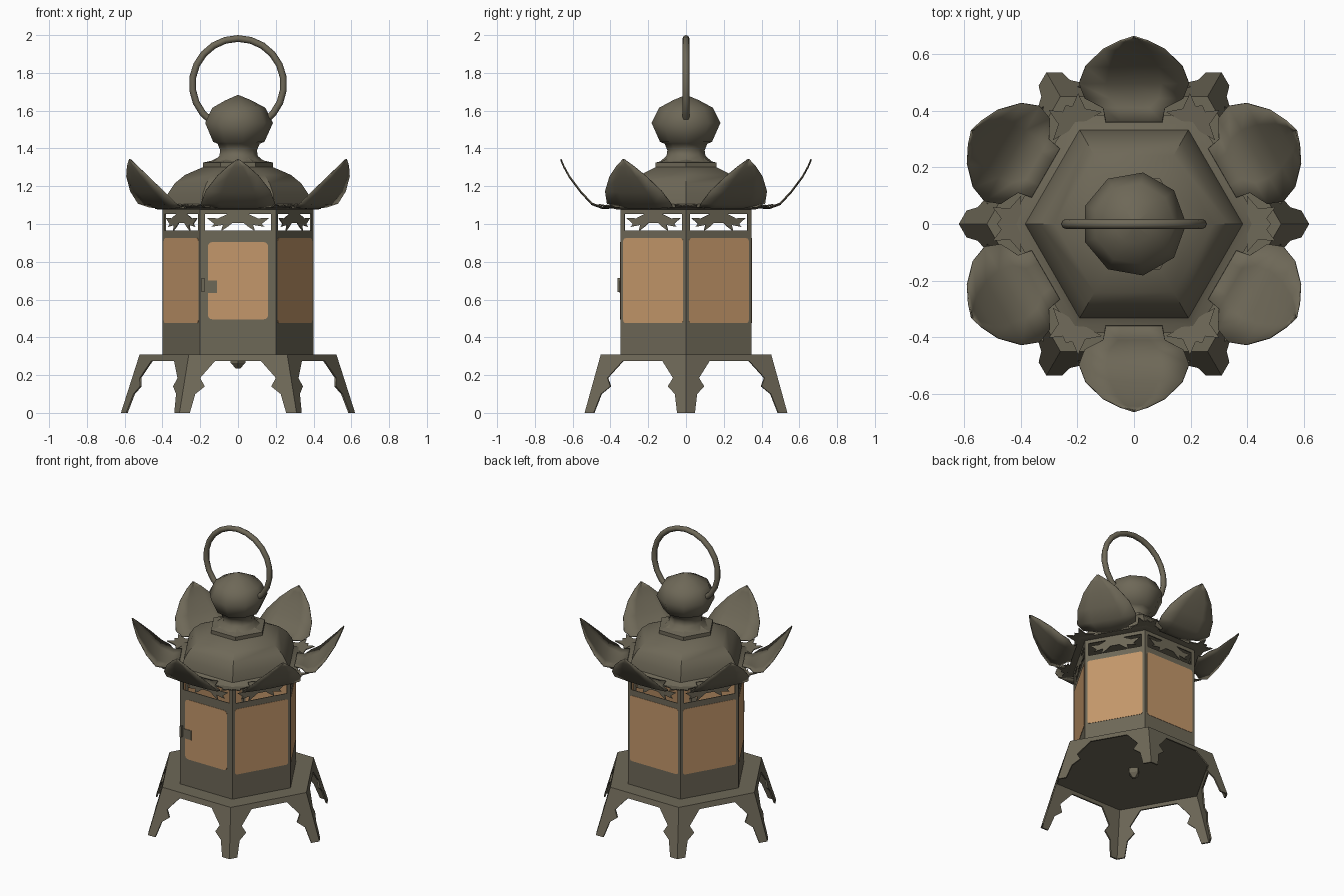
import bpy
import math
from math import sin, cos, pi, radians

if "Cube" in bpy.data.objects:
    bpy.data.objects.remove(bpy.data.objects["Cube"])


def material(name, rgb):
    m = bpy.data.materials.new(name)
    m.diffuse_color = (*rgb, 1)
    m.use_nodes = True
    m.node_tree.nodes["Principled BSDF"].inputs["Base Color"].default_value = m.diffuse_color
    return m


bronze = material("aged_bronze", (0.155, 0.138, 0.096))
amber = material("amber_paper", (0.55, 0.31, 0.145))
C30 = cos(radians(30))


def make(name, verts, faces, mat, smooth=None):
    me = bpy.data.meshes.new(name)
    me.from_pydata(verts, [], faces)
    me.materials.append(mat)
    if smooth:
        me.polygons.foreach_set("use_smooth", [True] * len(me.polygons))
        me.set_sharp_from_angle(angle=radians(smooth))
    ob = bpy.data.objects.new(name, me)
    bpy.context.collection.objects.link(ob)
    return ob


def grid(name, rows, mat, wrap, caps=False, smooth=None):
    """Skin of quads between equal rows of points."""
    n = len(rows[0])
    verts = [p for r in rows for p in r]
    faces = []
    for i in range(len(rows) - 1):
        for j in range(n if wrap else n - 1):
            k = (j + 1) % n
            faces.append((i * n + j, i * n + k, (i + 1) * n + k, (i + 1) * n + j))
    if caps:
        faces.append(tuple(range(n))[::-1])
        faces.append(tuple(range(len(verts) - n, len(verts))))
    return make(name, verts, faces, mat, smooth)


def lathe(name, profile, sides, smooth=None, mat=bronze):
    rows = [[(r * cos(2 * pi * j / sides), r * sin(2 * pi * j / sides), z)
             for j in range(sides)] for r, z in profile]
    return grid(name, rows, mat, True, True, smooth)


def on_face(a, s, d, z):
    """Point s along, d outwards on the side facing angle a."""
    return (d * cos(a) - s * sin(a), d * sin(a) + s * cos(a), z)


def plate(name, pts, a, depth, thick, mat):
    """Flat shape (s, z) on the side facing a; depth is a function of z."""
    n = len(pts)
    verts = [on_face(a, s, depth(z), z) for s, z in pts]
    verts += [on_face(a, s, depth(z) - thick, z) for s, z in pts]
    faces = [tuple(range(n)), tuple(range(2 * n - 1, n - 1, -1))]
    faces += [(i, n + i, n + (i + 1) % n, (i + 1) % n) for i in range(n)]
    return make(name, verts, faces, mat)


def rect(s0, s1, z0, z1):
    return [(s0, z0), (s1, z0), (s1, z1), (s0, z1)]


def rounded(s0, s1, z0, z1, r):
    pts = []
    for cx, cz, q in ((s1 - r, z1 - r, 0), (s0 + r, z1 - r, 1),
                      (s0 + r, z0 + r, 2), (s1 - r, z0 + r, 3)):
        pts += [(cx + r * cos(pi / 2 * (q + i / 3)), cz + r * sin(pi / 2 * (q + i / 3)))
                for i in range(4)]
    return pts


def mirror(half):
    return half + [(-s, z) for s, z in reversed(half)]


# Base plate with small boss underneath
lathe("base_plate", [(0.51, 0.295), (0.52, 0.31)], 6)
lathe("base_boss", [(0.012, 0.236), (0.04, 0.265), (0.04, 0.296)], 4)


def skirt_radius(z):
    return 0.62 - 0.32 * z


# Leg outline: (height, width from the corner)
leg = [(0, 0.055), (0.10, 0.068), (0.14, 0.112), (0.185, 0.08), (0.275, 0.145)]
skirt = mirror([(skirt_radius(0.31) / 2, 0.31), (0.31, 0)]
               + [(skirt_radius(z) / 2 - w, z) for z, w in leg])

# Fretwork in the openings below the eave
fret = mirror([(0.05, 1.055), (0.105, 1.03), (0.165, 1.032), (0.125, 1.0),
               (0.14, 0.985), (0.08, 0.995), (0.09, 0.962), (0.055, 0.985), (0.03, 1.005)])

# Petal rows: (distance, height, half width)
petal = [(0.36, 1.09, 0.10), (0.41, 1.08, 0.11), (0.445, 1.08, 0.175), (0.50, 1.10, 0.195),
         (0.56, 1.165, 0.172), (0.62, 1.245, 0.11), (0.65, 1.30, 0.05), (0.665, 1.335, 0.003)]

for k in range(6):
    a = radians(-90 + 60 * k)
    wall = lambda z: 0.3464
    pane = lambda z: 0.3484
    # Legs with folded skirt
    plate(f"leg_skirt_{k}", skirt, a, lambda z: skirt_radius(z) * C30, 0.01, bronze)
    # Wall panel, posts, top rail and fretwork
    plate(f"wall_{k}", rect(-0.2, 0.2, 0.31, 0.965), a, wall, 0.004, bronze)
    plate(f"top_rail_{k}", rect(-0.2, 0.2, 1.052, 1.085), a, wall, 0.008, bronze)
    for sgn in (-1, 1):
        s0, s1 = sorted((sgn * 0.176, sgn * 0.2))
        plate(f"post_{k}", rect(s0, s1, 0.965, 1.052), a, wall, 0.008, bronze)
    plate(f"fretwork_{k}", fret, a, wall, 0.005, bronze)
    # Window: the front one is a smaller door pane
    if k == 0:
        shape = rounded(-0.16, 0.16, 0.495, 0.905, 0.025)
    else:
        shape = rounded(-0.183, 0.183, 0.475, 0.925, 0.015)
    plate(f"window_{k}", shape, a, pane, 0.008, amber)
    # Upturned roof petal
    rows = [[on_face(a, w * u, d, z + 0.008 * u * u) for u in (-1, -0.5, 0, 0.5, 1)]
            for d, z, w in petal]
    ob = grid(f"roof_petal_{k}", rows, bronze, False, False, 60)
    mod = ob.modifiers.new("thickness", 'SOLIDIFY')
    mod.thickness = 0.006
    # Small pointed corner leaf between petals
    c = a + radians(30)
    star = [(0.40, -0.10), (0.44, -0.055), (0.50, -0.06), (0.47, -0.02), (0.485, 0),
            (0.47, 0.02), (0.50, 0.06), (0.44, 0.055), (0.40, 0.10)]
    n = len(star)
    verts = [on_face(c, s, d, 1.083 + 0.25 * max(0, d - 0.43) + h)
             for h in (0, 0.006) for d, s in star]
    faces = [tuple(range(n))[::-1], tuple(range(n, 2 * n))]
    faces += [(i, (i + 1) % n, n + (i + 1) % n, n + i) for i in range(n)]
    make(f"corner_leaf_{k}", verts, faces, bronze)

# Door latch plate and knob
front = radians(-90)
plate("latch_plate", rect(-0.165, -0.11, 0.635, 0.70), front, lambda z: 0.352, 0.006, bronze)
plate("latch_knob", rect(-0.192, -0.178, 0.64, 0.715), front, lambda z: 0.362, 0.016, bronze)

# Hexagonal domed roof and collar
lathe("roof_dome", [(0.42, 1.076), (0.445, 1.082), (0.41, 1.092), (0.385, 1.105), (0.372, 1.16),
                    (0.335, 1.215), (0.28, 1.26), (0.18, 1.303)], 6, 40)
lathe("roof_collar", [(0.185, 1.30), (0.185, 1.325), (0.14, 1.335), (0.11, 1.35)], 6)

# Neck and bud finial
lathe("finial_bud", [(0.14, 1.33), (0.105, 1.36), (0.10, 1.39), (0.115, 1.425), (0.14, 1.435),
                     (0.185, 1.535), (0.145, 1.615), (0.07, 1.655), (0.003, 1.683)], 9, 50)

# Hanging ring, its ends set into the bud
rows = []
for i in range(19):
    t = radians(-56 + 292 * i / 18)
    rows.append([((0.242 + 0.018 * cos(p)) * cos(t), 0.018 * sin(p),
                  1.74 + (0.242 + 0.018 * cos(p)) * sin(t))
                 for p in (2 * pi * j / 8 for j in range(8))])
grid("hanging_ring", rows, bronze, True, True, 60)
